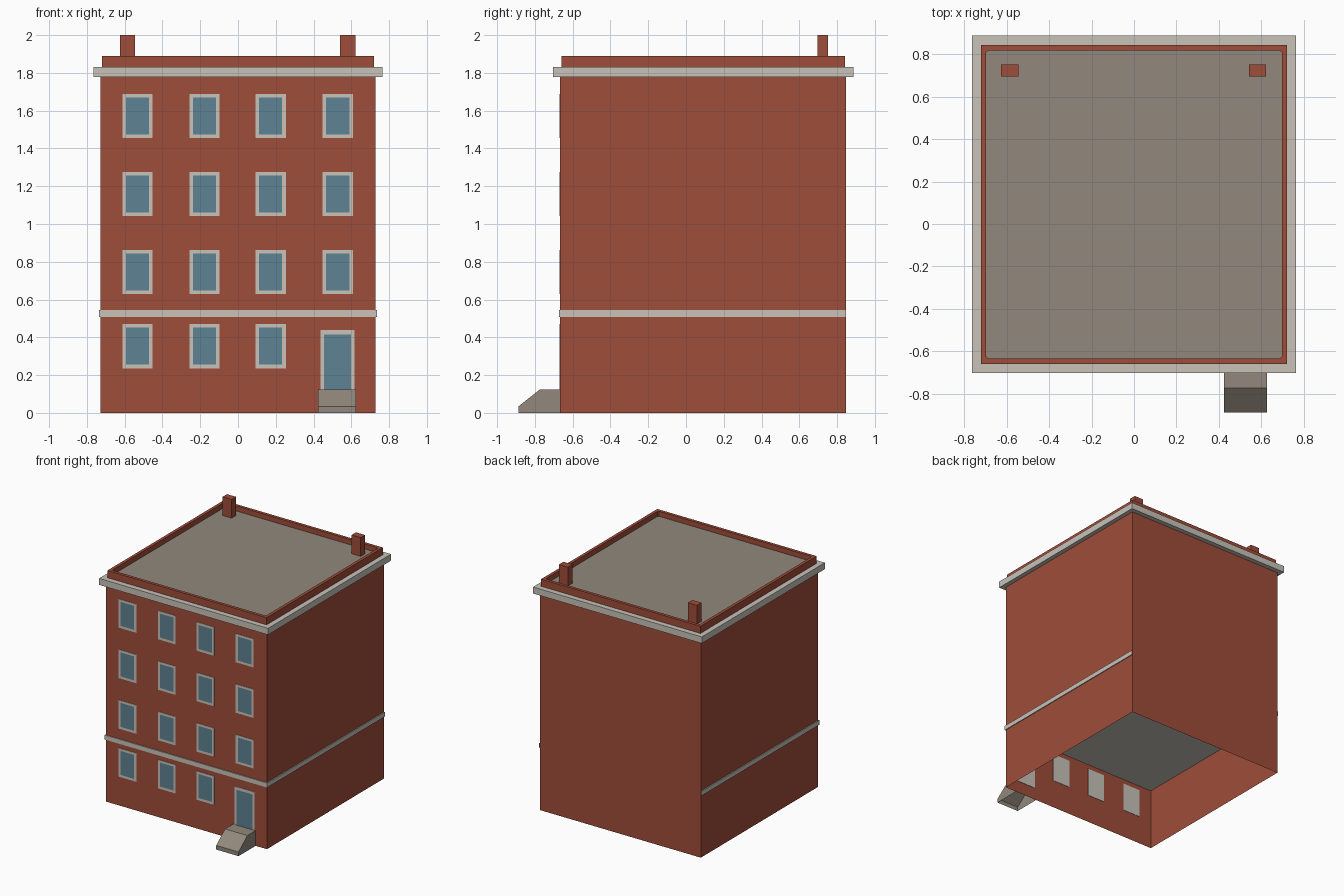
import bpy
import bmesh

cube = bpy.data.objects.get("Cube")
if cube:
    bpy.data.objects.remove(cube, do_unlink=True)


def material(name, r, g, b):
    m = bpy.data.materials.new(name)
    m.use_nodes = True
    m.diffuse_color = (r, g, b, 1)
    m.node_tree.nodes["Principled BSDF"].inputs["Base Color"].default_value = (r, g, b, 1)
    return m


brick = material("red brick", 0.342, 0.074, 0.041)
trim = material("pale stone trim", 0.578, 0.546, 0.491)
glass = material("blue glass", 0.114, 0.223, 0.296)
stone = material("grey brown stone", 0.287, 0.246, 0.202)


def finish(name, bm, *mats):
    mesh = bpy.data.meshes.new(name)
    bm.to_mesh(mesh)
    bm.free()
    for m in mats:
        mesh.materials.append(m)
    ob = bpy.data.objects.new(name, mesh)
    bpy.context.collection.objects.link(ob)
    return ob


def box_mesh(x, y, z):
    """Box spanning the given (low, high) ranges."""
    bm = bmesh.new()
    bmesh.ops.create_cube(bm, size=1)
    for v in bm.verts:
        v.co = [r[0] if c < 0 else r[1] for c, r in zip(v.co, (x, y, z))]
    bm.normal_update()
    return bm


def drop_faces(bm, test):
    faces = [f for f in bm.faces if test(f.normal)]
    bmesh.ops.delete(bm, geom=faces, context="FACES")


FRONT, BACK = -0.666, 0.848

# Brick shell, open underneath
bm = box_mesh((-0.728, 0.728), (FRONT, BACK), (0, 1.80))
drop_faces(bm, lambda n: abs(n.z) > 0.5)
finish("walls", bm, brick)

# Cornice, and a string course that skips the back wall
finish("cornice", box_mesh((-0.764, 0.764), (-0.703, 0.887), (1.777, 1.83)), trim)
bm = box_mesh((-0.735, 0.735), (-0.673, BACK - 0.001), (0.508, 0.545))
bmesh.ops.delete(bm, geom=[f for f in bm.faces if f.normal.y > 0.5], context="FACES")
finish("string_course", bm, trim)

# Parapet with a sunken roof deck and clipped inner corners
bm = box_mesh((-0.721, 0.721), (-0.659, 0.843), (1.82, 1.889))
deck = max(bm.faces, key=lambda f: f.normal.z)
bmesh.ops.inset_region(bm, faces=[deck], thickness=0.035)
bmesh.ops.translate(bm, verts=deck.verts[:], vec=(0, 0, 0))
new = bmesh.ops.extrude_face_region(bm, geom=[deck])["geom"]
bmesh.ops.translate(bm, verts=[v for v in new if isinstance(v, bmesh.types.BMVert)],
                    vec=(0, 0, -0.042))
if deck.is_valid:
    bmesh.ops.delete(bm, geom=[deck], context="FACES_ONLY")
inner = [e for e in bm.edges
         if abs(e.verts[0].co.z - e.verts[1].co.z) > 0.01 and abs(e.verts[0].co.x) < 0.7]
bmesh.ops.bevel(bm, geom=inner, offset=0.01, segments=1, affect="EDGES")
bmesh.ops.recalc_face_normals(bm, faces=bm.faces[:])
for f in bm.faces:
    zs = [v.co.z for v in f.verts]
    f.material_index = int(min(zs) > 1.83 and max(zs) < 1.86)
finish("parapet_and_roof", bm, brick, stone)

# Chimneys
for name, x in (("right_chimney", -0.585), ("left_chimney", 0.582)):
    finish(name, box_mesh((x - 0.041, x + 0.041), (0.695, 0.752), (1.84, 2.0)), brick)


def opening(name, x, z0, z1, half, side, top, bottom):
    """Thin plate on the front wall: trim border with an inset pane."""
    bm = box_mesh((x - half, x + half), (FRONT - 0.003, FRONT + 0.003), (z0, z1))
    face = min(bm.faces, key=lambda f: f.normal.y)
    bmesh.ops.inset_region(bm, faces=[face], thickness=0.01)
    for v in face.verts:
        v.co.x = x + (half - side) * (1 if v.co.x > x else -1)
        v.co.z = z1 - top if v.co.z > (z0 + z1) / 2 else z0 + bottom
    face.material_index = 1
    finish(name, bm, trim, glass)


# Windows, with the door taking the last ground floor place
for floor, z in enumerate((0.353, 0.746, 1.159, 1.572)):
    for col, x in enumerate((-0.532, -0.177, 0.173, 0.528)):
        if floor == 0 and col == 3:
            continue
        opening(f"window_{floor + 1}_{col + 1}", x, z - 0.117, z + 0.117,
                0.08, 0.019, 0.019, 0.019)
opening("door", 0.527, 0.10, 0.438, 0.09, 0.018, 0.024, 0.01)

# Stoop with a sloping front, open underneath
bm = bmesh.new()
profile = [(FRONT, 0), (-0.887, 0), (-0.887, 0.034), (-0.773, 0.125), (FRONT, 0.125)]
side = bm.faces.new([bm.verts.new((0.424, y, z)) for y, z in profile])
new = bmesh.ops.extrude_face_region(bm, geom=[side], use_keep_orig=True)["geom"]
bmesh.ops.translate(bm, verts=[v for v in new if isinstance(v, bmesh.types.BMVert)],
                    vec=(0.202, 0, 0))
bmesh.ops.recalc_face_normals(bm, faces=bm.faces[:])
bm.normal_update()
drop_faces(bm, lambda n: n.z < -0.5 or n.y > 0.5)
finish("stoop", bm, stone)
